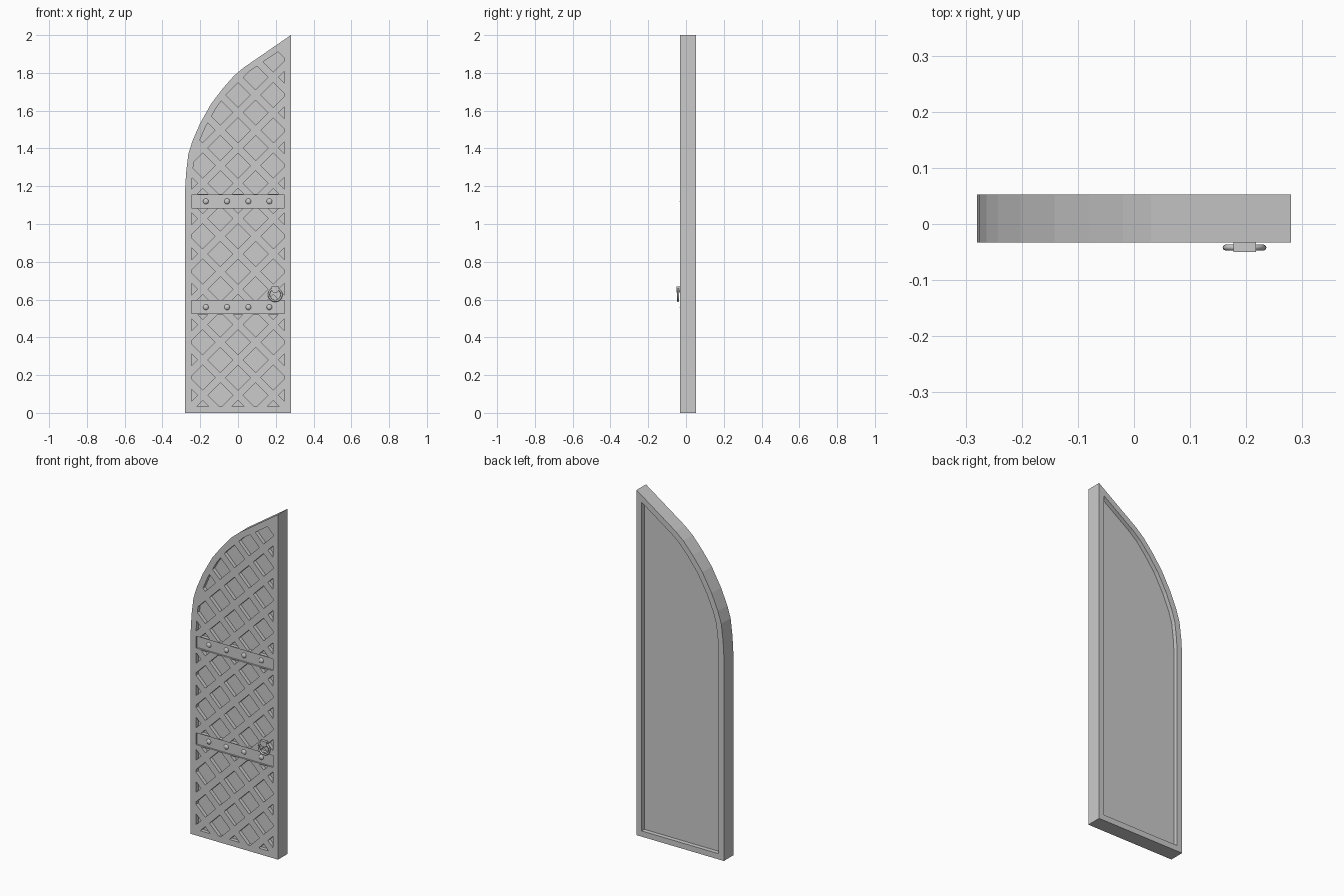
import bpy, bmesh, math
from mathutils import Vector

if "Cube" in bpy.data.objects:
    bpy.data.objects.remove(bpy.data.objects["Cube"])

FRONT, BACK = -0.033, 0.053
PITCH, HALF = 0.187, 0.066
BANDS = (0.56, 1.12)

# Outline of the half-arch door leaf, counter-clockwise in (x, z)
outer = [(-0.28, 0), (0.28, 0), (0.28, 2.0), (0.03, 1.828), (-0.02, 1.786), (-0.08, 1.718),
         (-0.142, 1.637), (-0.202, 1.53), (-0.242, 1.437), (-0.263, 1.37), (-0.275, 1.27), (-0.28, 1.18)]


def clip(poly, p, n):
    """Keep the part of a convex polygon where (q - p).n >= 0."""
    out = []
    for i, b in enumerate(poly):
        a = poly[i - 1]
        da = (a[0] - p[0]) * n[0] + (a[1] - p[1]) * n[1]
        db = (b[0] - p[0]) * n[0] + (b[1] - p[1]) * n[1]
        if (da >= 0) != (db >= 0):
            t = da / (da - db)
            out.append((a[0] + t * (b[0] - a[0]), a[1] + t * (b[1] - a[1])))
        if db >= 0:
            out.append(b)
    return out


def inset_clip(poly, margin):
    """Clip a polygon to the door outline shrunk by a margin."""
    for i, b in enumerate(outer):
        a = outer[i - 1]
        d = Vector((b[0] - a[0], b[1] - a[1])).normalized()
        n = (-d.y, d.x)
        poly = clip(poly, (a[0] + n[0] * margin, a[1] + n[1] * margin), n)
    return poly


def area(p):
    return abs(sum(p[i - 1][0] * b[1] - b[0] * p[i - 1][1] for i, b in enumerate(p))) / 2


def prisms(name, polys, y0, y1):
    bm = bmesh.new()
    for poly in polys:
        f = [bm.verts.new((x, y0, z)) for x, z in poly]
        k = [bm.verts.new((x, y1, z)) for x, z in poly]
        bm.faces.new(f)
        bm.faces.new(k[::-1])
        for i in range(len(f)):
            bm.faces.new((f[i - 1], k[i - 1], k[i], f[i]))
    bmesh.ops.remove_doubles(bm, verts=bm.verts, dist=1e-5)
    bmesh.ops.recalc_face_normals(bm, faces=bm.faces)
    me = bpy.data.meshes.new(name)
    bm.to_mesh(me)
    bm.free()
    ob = bpy.data.objects.new(name, me)
    bpy.context.collection.objects.link(ob)
    return ob


def cut(target, cutter):
    m = target.modifiers.new("cut", 'BOOLEAN')
    m.operation, m.solver, m.object = 'DIFFERENCE', 'EXACT', cutter
    bpy.context.view_layer.objects.active = target
    bpy.ops.object.modifier_apply(modifier=m.name)
    bpy.data.objects.remove(cutter)


# Door slab with a recessed back panel
door = prisms("door_leaf", [outer], FRONT, BACK)
big = [(-1, -1), (1, -1), (1, 3), (-1, 3)]
cut(door, prisms("back_recess", [inset_clip(big, 0.033)], 0.028, 0.1))

# Diamond lattice pockets, clipped by the border and the cross bands
zones = [(0, BANDS[0] - 0.038), (BANDS[0] + 0.038, BANDS[1] - 0.038), (BANDS[1] + 0.038, 2)]
pockets = []
for i in range(-3, 4):
    for j in range(0, 22):
        if (i + j) % 2:
            continue
        x, z = i * PITCH / 2, j * PITCH / 2
        diamond = [(x, z - HALF), (x + HALF, z), (x, z + HALF), (x - HALF, z)]
        for lo, hi in zones:
            p = clip(clip(diamond, (0, lo), (0, 1)), (0, hi), (0, -1))
            p = inset_clip(p, 0.034) if len(p) > 2 else p
            if len(p) > 2 and area(p) > 1e-4:
                pockets.append(p)
cut(door, prisms("pockets", pockets, -0.1, -0.012))

# Shallow cross bands
bands = [[(-0.246, z - 0.034), (0.246, z - 0.034), (0.246, z + 0.034), (-0.246, z + 0.034)] for z in BANDS]
cut(door, prisms("band_cut", bands, -0.1, -0.024))

# Domed studs on the bands
for z in BANDS:
    for x in (-0.17, -0.058, 0.055, 0.166):
        bpy.ops.mesh.primitive_uv_sphere_add(segments=12, ring_count=8, radius=0.015, location=(x, -0.023, z))
        stud = bpy.context.object
        stud.name = "stud"
        stud.scale.y = 0.68
        bpy.ops.object.shade_smooth()

# Ring handle and its bracket
bpy.ops.mesh.primitive_torus_add(location=(0.197, -0.042, 0.626), rotation=(math.pi / 2, 0, 0),
                                 major_radius=0.0335, minor_radius=0.0055,
                                 major_segments=24, minor_segments=8)
bpy.context.object.name = "ring_handle"
bpy.ops.object.shade_smooth()
bracket = [(0.185, 0.638), (0.209, 0.638), (0.217, 0.65), (0.217, 0.67), (0.177, 0.67), (0.177, 0.65)]
prisms("handle_bracket", [bracket], -0.05, -0.03)
